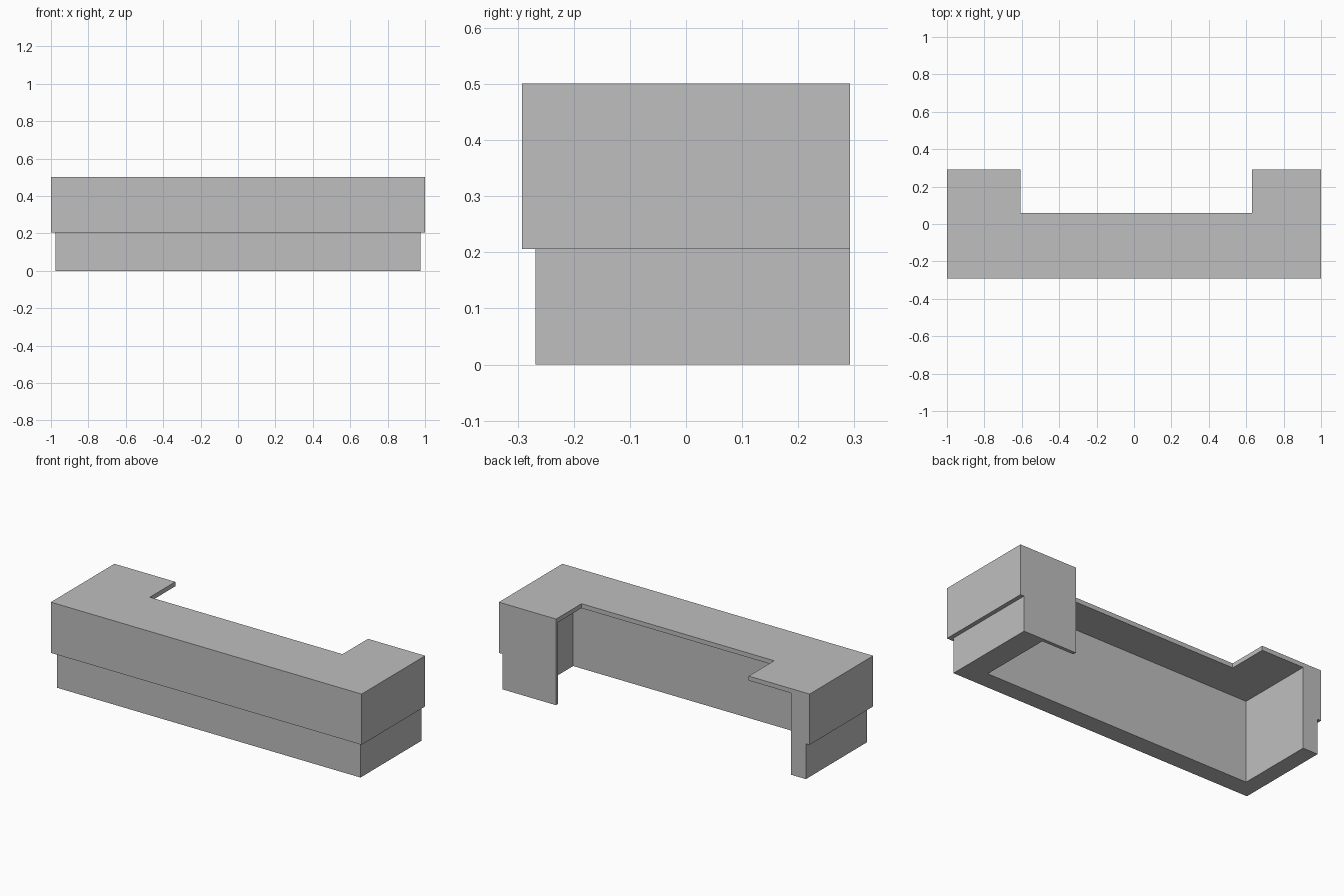
import bpy
import bmesh

cube = bpy.data.objects.get("Cube")
if cube:
    bpy.data.objects.remove(cube, do_unlink=True)

# Single flat colour
grey = bpy.data.materials.new("plain_grey")
grey.use_nodes = True
colour = (0.52, 0.52, 0.52, 1)
grey.diffuse_color = colour
grey.node_tree.nodes["Principled BSDF"].inputs["Base Color"].default_value = colour

BACK = 0.292          # rear plane
IN_FRONT = -0.16      # inner face of the front wall
NOTCH_L, NOTCH_R = 0.632, -0.608
STEP_Z, SLAB_Z, TOP_Z = 0.206, 0.475, 0.501


def prism(name, outline, z0, z1):
    """Extrude a plan outline between two heights."""
    bm = bmesh.new()
    base = bm.faces.new([bm.verts.new((x, y, z0)) for x, y in outline])
    moved = bmesh.ops.extrude_face_region(bm, geom=[base], use_keep_orig=True)["geom"]
    verts = [v for v in moved if isinstance(v, bmesh.types.BMVert)]
    bmesh.ops.translate(bm, verts=verts, vec=(0, 0, z1 - z0))
    bmesh.ops.recalc_face_normals(bm, faces=bm.faces)
    mesh = bpy.data.meshes.new(name)
    bm.to_mesh(mesh)
    bm.free()
    mesh.materials.append(grey)
    obj = bpy.data.objects.new(name, mesh)
    bpy.context.collection.objects.link(obj)
    return obj


def wall_outline(half_x, front):
    """Plan of the three walls with a thin return panel behind the left end."""
    inner_l, inner_r, panel = 0.838, -0.88, BACK - 0.02
    return [(-half_x, front), (half_x, front), (half_x, BACK),
            (NOTCH_L, BACK), (NOTCH_L, panel), (inner_l, panel),
            (inner_l, IN_FRONT), (inner_r, IN_FRONT),
            (inner_r, BACK), (-half_x, BACK)]


# Recessed base, overhanging upper band, notched worktop
prism("base_walls", wall_outline(0.976, -0.268), 0, STEP_Z)
prism("upper_walls", wall_outline(1, -BACK), STEP_Z, SLAB_Z)

notch_y = 0.058
prism("worktop", [(-1, -BACK), (1, -BACK), (1, BACK), (NOTCH_L, BACK),
                  (NOTCH_L, notch_y), (NOTCH_R, notch_y),
                  (NOTCH_R, BACK), (-1, BACK)], SLAB_Z, TOP_Z)
